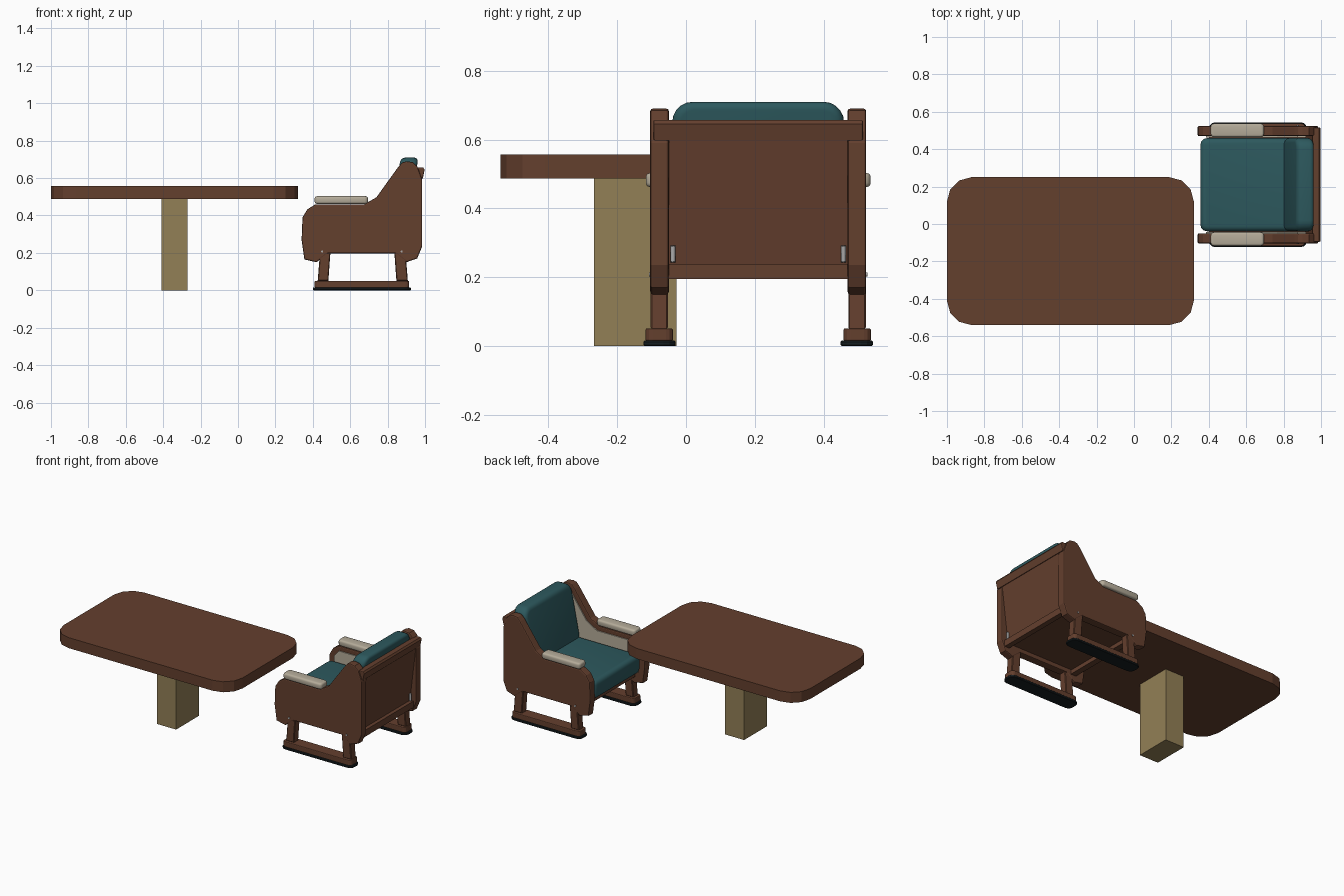
import bpy, bmesh, math

if "Cube" in bpy.data.objects:
    bpy.data.objects.remove(bpy.data.objects["Cube"])


def material(name, color):
    m = bpy.data.materials.new(name)
    m.diffuse_color = (*color, 1)
    m.use_nodes = True
    m.node_tree.nodes["Principled BSDF"].inputs["Base Color"].default_value = m.diffuse_color
    return m


WOOD = material("brown wood", (0.127, 0.050, 0.027))
TEAL = material("teal upholstery", (0.026, 0.100, 0.112))
TAN = material("tan pedestal", (0.29, 0.215, 0.093))
CREAM = material("cream padding", (0.46, 0.41, 0.32))
BLACK = material("black rubber", (0.008, 0.013, 0.015))
METAL = material("grey metal", (0.40, 0.40, 0.40))
CY = 0.21  # chair centre line in y


def prism(name, pts, axis, lo, hi, mat, bevel=0.0, segments=2, smooth=False):
    """Extrude a 2D outline along an axis, with optional rounded rims."""
    place = {"x": lambda a, b, t: (t, a, b),
             "y": lambda a, b, t: (a, t, b),
             "z": lambda a, b, t: (a, b, t)}[axis]
    bm = bmesh.new()
    rings = [[bm.verts.new(place(a, b, t)) for a, b in pts] for t in (lo, hi)]
    n = len(pts)
    caps = [bm.faces.new(r) for r in rings]
    for i in range(n):
        j = (i + 1) % n
        bm.faces.new((rings[0][i], rings[0][j], rings[1][j], rings[1][i]))
    bmesh.ops.recalc_face_normals(bm, faces=bm.faces)
    if bevel:
        edges = {e for f in caps for e in f.edges}
        bmesh.ops.bevel(bm, geom=list(edges), offset=bevel, segments=segments,
                        profile=0.5, affect='EDGES')
    mesh = bpy.data.meshes.new(name)
    bm.to_mesh(mesh)
    bm.free()
    mesh.materials.append(mat)
    ob = bpy.data.objects.new(name, mesh)
    bpy.context.collection.objects.link(ob)
    if smooth:
        bpy.ops.object.select_all(action='DESELECT')
        ob.select_set(True)
        bpy.context.view_layer.objects.active = ob
        bpy.ops.object.shade_smooth_by_angle(angle=math.radians(40))
    return ob


def rounded_rect(a0, a1, b0, b1, r, steps=3):
    pts = []
    for ca, cb, start in ((a1 - r, b1 - r, 0), (a0 + r, b1 - r, 90),
                          (a0 + r, b0 + r, 180), (a1 - r, b0 + r, 270)):
        for k in range(steps + 1):
            t = math.radians(start + 90 * k / steps)
            pts.append((ca + r * math.cos(t), cb + r * math.sin(t)))
    return pts


def rect(a0, a1, b0, b1):
    return [(a0, b0), (a1, b0), (a1, b1), (a0, b1)]


# Table
prism("table_top", rounded_rect(-1, 0.32, -0.54, 0.25, 0.13), "z", 0.487, 0.557, WOOD)
prism("table_pedestal", rect(-0.41, -0.27, -0.267, -0.027), "z", 0, 0.487, TAN)

# Chair side outlines in x, z
SIDE = [(0.34, 0.27), (0.345, 0.39), (0.37, 0.432), (0.414, 0.46), (0.675, 0.46),
        (0.74, 0.497), (0.857, 0.66), (0.878, 0.683), (0.90, 0.69), (0.935, 0.685),
        (0.96, 0.66), (0.985, 0.59), (0.985, 0.235), (0.958, 0.17), (0.90, 0.15),
        (0.84, 0.198), (0.483, 0.198), (0.42, 0.15), (0.355, 0.165)]
LINING = [(0.385, 0.23), (0.385, 0.39), (0.42, 0.43), (0.69, 0.43), (0.765, 0.475),
          (0.875, 0.63), (0.92, 0.63), (0.92, 0.23)]
FRONT_LEG = [(0.426, 0.05), (0.483, 0.05), (0.494, 0.20), (0.438, 0.20)]
REAR_LEG = [(0.847, 0.05), (0.908, 0.05), (0.896, 0.20), (0.836, 0.20)]

# Both sides of the chair; d is the distance from the centre line
for label, s in (("near", -1), ("far", 1)):
    def across(d0, d1):
        return sorted((CY + s * d0, CY + s * d1))

    prism(f"{label}_side_panel", SIDE, "y", *across(0.26, 0.314), WOOD, 0.007)
    prism(f"{label}_side_lining", LINING, "y", *across(0.253, 0.261), CREAM)
    prism(f"{label}_front_leg", FRONT_LEG, "y", *across(0.262, 0.313), WOOD, 0.004, 1)
    prism(f"{label}_rear_leg", REAR_LEG, "y", *across(0.262, 0.313), WOOD, 0.004, 1)
    prism(f"{label}_base_rail", rounded_rect(0.41, 0.915, *across(0.248, 0.328), 0.02),
          "z", 0.014, 0.051, WOOD, 0.005)
    prism(f"{label}_foot_strip", rounded_rect(0.40, 0.925, *across(0.24, 0.334), 0.035),
          "z", 0, 0.015, BLACK, 0.003, 1)
    prism(f"{label}_arm_pad", rounded_rect(0.41, 0.695, *across(0.254, 0.327), 0.018),
          "z", 0.462, 0.503, CREAM, 0.012, 3, True)

    # Screw heads on the outside and pins at the rear
    for i, x in enumerate((0.45, 0.875)):
        head = rounded_rect(x - 0.006, x + 0.006, 0.202, 0.214, 0.006)
        prism(f"{label}_screw_{i}", head, "y", *across(0.312, 0.318), METAL)
    y = CY + s * 0.248
    pin = prism(f"{label}_back_pin", rounded_rect(0.945, 0.959, y - 0.007, y + 0.007, 0.007),
                "z", 0.242, 0.292, METAL, 0.003, 1)

# Leaning back board with a wide cap rail
BACK = [(0.915, 0.235), (0.94, 0.235), (0.985, 0.61), (0.985, 0.65), (0.955, 0.65)]
prism("back_board", BACK, "y", CY - 0.26, CY + 0.26, WOOD)
CAP = [(0.962, 0.598), (0.988, 0.598), (0.998, 0.645), (0.99, 0.657), (0.955, 0.657)]
prism("back_cap_rail", CAP, "y", CY - 0.305, CY + 0.305, WOOD, 0.005)

# Seat frame
prism("rear_rail", rect(0.93, 0.965, 0.195, 0.238), "y", CY - 0.262, CY + 0.262, WOOD)
prism("front_rail", rect(0.41, 0.45, 0.195, 0.24), "y", CY - 0.262, CY + 0.262, WOOD)
prism("seat_board", rect(0.40, 0.935, CY - 0.255, CY + 0.255), "z", 0.222, 0.245, WOOD)

# Cushions
prism("seat_cushion", rounded_rect(0.355, 0.89, CY - 0.249, CY + 0.249, 0.035),
      "z", 0.243, 0.365, TEAL, 0.028, 4, True)
cushion = prism("back_cushion", rounded_rect(CY - 0.25, CY + 0.25, 0.33, 0.71, 0.06, 5),
                "x", 0.795, 0.89, TEAL, 0.025, 4, True)
for v in cushion.data.vertices:  # lean the cushion along the back board
    v.co.x += (v.co.z - 0.33) * 0.20
